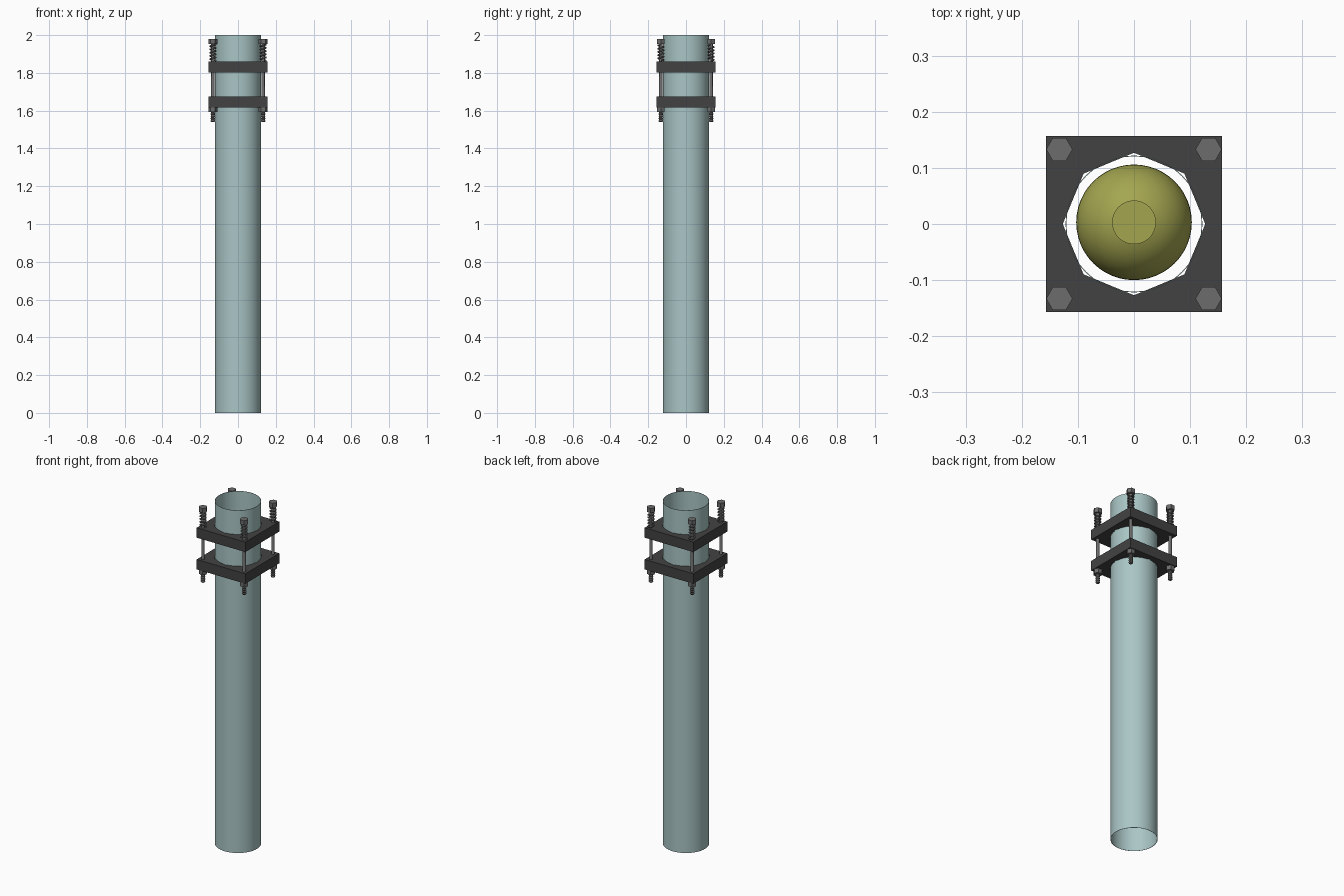
import bpy, bmesh, math

if "Cube" in bpy.data.objects:
    bpy.data.objects.remove(bpy.data.objects["Cube"])

def material(name, rgb):
    m = bpy.data.materials.new(name)
    m.diffuse_color = (*rgb, 1)
    m.use_nodes = True
    m.node_tree.nodes["Principled BSDF"].inputs["Base Color"].default_value = m.diffuse_color
    return m

TEAL = material("pale_teal", (0.40, 0.56, 0.56))
DARK = material("dark_plate", (0.055, 0.055, 0.055))
STEEL = material("steel", (0.15, 0.15, 0.15))
OLIVE = material("olive", (0.37, 0.38, 0.08))

def finish(name, bm, mat, smooth=True):
    bmesh.ops.recalc_face_normals(bm, faces=bm.faces)
    me = bpy.data.meshes.new(name)
    bm.to_mesh(me)
    bm.free()
    me.materials.append(mat)
    ob = bpy.data.objects.new(name, me)
    bpy.context.collection.objects.link(ob)
    if smooth:
        bpy.ops.object.select_all(action='DESELECT')
        ob.select_set(True)
        bpy.context.view_layer.objects.active = ob
        bpy.ops.object.shade_smooth_by_angle(angle=math.radians(35))
    return ob

def lathe(bm, profile, sides, x=0, y=0, cap=True):
    """Revolve (radius, z) points about a vertical axis."""
    rings = []
    for r, z in profile:
        rings.append([bm.verts.new((x + r * math.cos(2 * math.pi * i / sides),
                                    y + r * math.sin(2 * math.pi * i / sides), z))
                      for i in range(sides)])
    for a, b in zip(rings, rings[1:]):
        for i in range(sides):
            j = (i + 1) % sides
            bm.faces.new((a[i], a[j], b[j], b[i]))
    if cap:
        bm.faces.new(rings[0][::-1])
        bm.faces.new(rings[-1])

# Thin open tube
bm = bmesh.new()
lathe(bm, [(0.122, 0), (0.122, 2.0), (0.1205, 2.0), (0.1205, 0), (0.122, 0)], 48, cap=False)
bmesh.ops.remove_doubles(bm, verts=bm.verts, dist=1e-5)
finish("tube", bm, TEAL)

# Square clamp plates with octagonal holes
def plate(name, z0, z1, half=0.157, hole=0.127):
    bm = bmesh.new()
    loops = []
    for z in (z0, z1):
        outer, inner = [], []
        for k in range(8):
            c, s = math.cos(k * math.pi / 4), math.sin(k * math.pi / 4)
            m = half / max(abs(c), abs(s))
            outer.append(bm.verts.new((c * m, s * m, z)))
            inner.append(bm.verts.new((c * hole, s * hole, z)))
        loops.append((outer, inner))
    (o0, i0), (o1, i1) = loops
    for a, b in ((o0, o1), (o1, i1), (i1, i0), (i0, o0)):
        for k in range(8):
            j = (k + 1) % 8
            bm.faces.new((a[k], a[j], b[j], b[k]))
    finish(name, bm, DARK, smooth=False)

plate("upper_plate", 1.802, 1.860)
plate("lower_plate", 1.617, 1.675)

# Coil spring: small circle swept along a helix
def spring(name, x, y, z0, z1, turns=5, radius=0.0145, wire=0.0045):
    bm = bmesh.new()
    steps, n = turns * 16, 8
    rings = []
    for s in range(steps + 1):
        a = 2 * math.pi * turns * s / steps
        z = z0 + wire + (z1 - z0 - 2 * wire) * s / steps
        ring = []
        for k in range(n):
            t = 2 * math.pi * k / n
            r = radius + wire * math.cos(t)
            ring.append(bm.verts.new((x + r * math.cos(a), y + r * math.sin(a),
                                      z + wire * math.sin(t))))
        rings.append(ring)
    for a, b in zip(rings, rings[1:]):
        for k in range(n):
            bm.faces.new((a[k], a[(k + 1) % n], b[(k + 1) % n], b[k]))
    bm.faces.new(rings[0])
    bm.faces.new(rings[-1])
    finish(name, bm, STEEL)

# Four long bolts, each with hex head, threaded end, nut and spring
for sx, side in ((-1, "left"), (1, "right")):
    for sy, end in ((-1, "front"), (1, "back")):
        x, y = sx * 0.133, sy * 0.133
        tag = f"{end}_{side}"
        bm = bmesh.new()
        thread = [(0.009, 1.540)]
        for i in range(6):
            thread += [(0.0125, 1.546 + i * 0.012), (0.009, 1.552 + i * 0.012)]
        lathe(bm, thread + [(0.009, 1.96)], 16, x, y)
        finish("bolt_shank_" + tag, bm, STEEL)
        bm = bmesh.new()
        lathe(bm, [(0.0235, 1.954), (0.0235, 1.980)], 6, x, y)
        finish("bolt_head_" + tag, bm, STEEL, smooth=False)
        bm = bmesh.new()
        lathe(bm, [(0.0235, 1.592), (0.0235, 1.617)], 6, x, y)
        finish("nut_" + tag, bm, STEEL, smooth=False)
        spring("spring_" + tag, x, y, 1.860, 1.954)

# Round-ended canister inside the tube, with a short flat neck
R, bottom, top = 0.103, 0.75, 1.35
profile = []
for i in range(1, 13):
    t = math.pi / 2 * i / 12
    profile.append((R * math.sin(t), bottom + R - R * math.cos(t)))
for i in range(0, 10):
    t = math.pi / 2 * i / 12
    profile.append((R * math.cos(t), top - R + R * math.sin(t)))
profile += [(0.039, top - R + R * math.sqrt(1 - (0.039 / R) ** 2)), (0.039, top + 0.01)]
bm = bmesh.new()
lathe(bm, profile, 48, 0, 0.003)
finish("inner_canister", bm, OLIVE)
